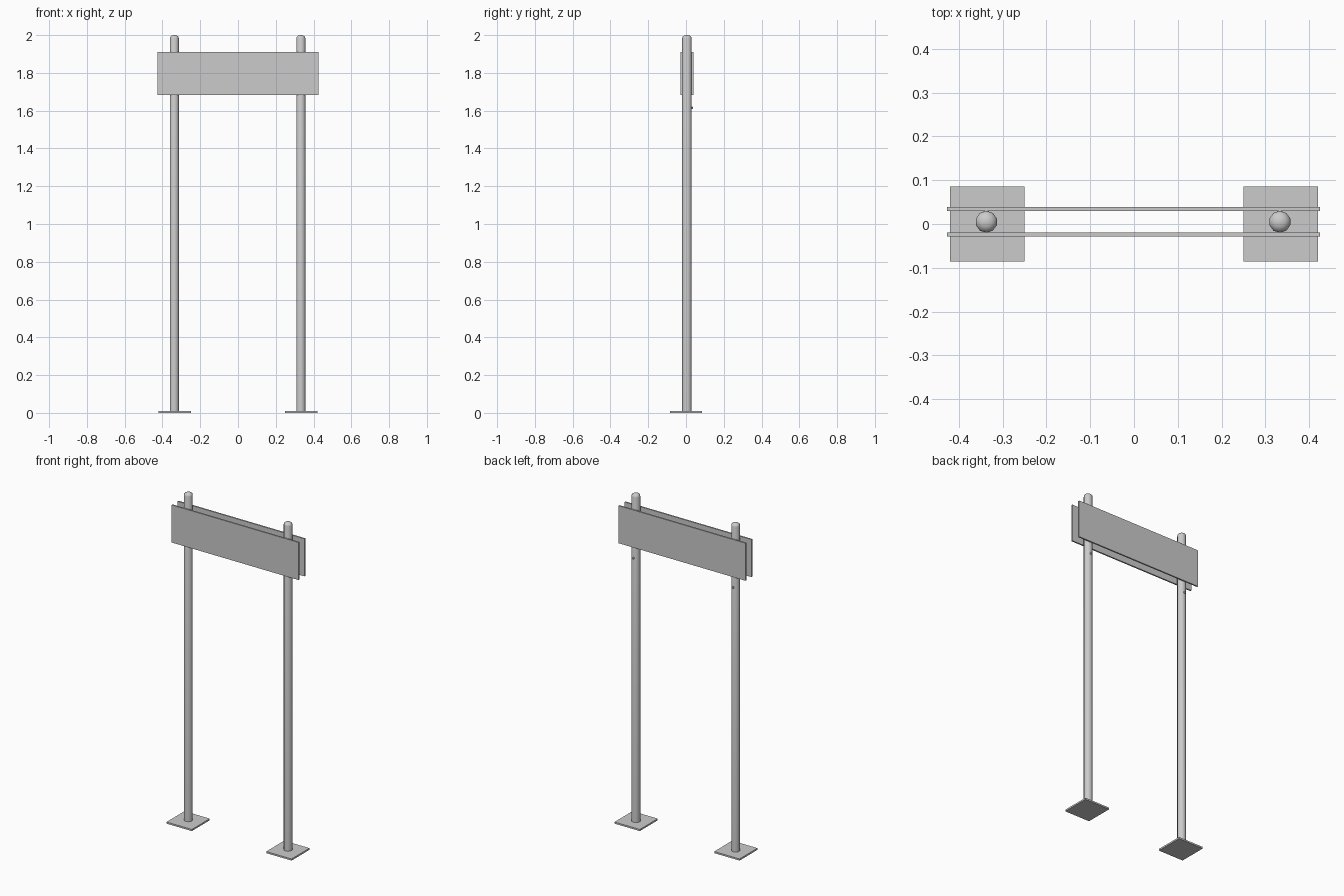
import bpy, bmesh, math
from mathutils import Matrix

default = bpy.data.objects.get("Cube")
if default:
    bpy.data.objects.remove(default)

grey = bpy.data.materials.new("galvanised grey")
grey.use_nodes = True
colour = (0.6, 0.6, 0.6, 1)
grey.diffuse_color = colour
grey.node_tree.nodes["Principled BSDF"].inputs["Base Color"].default_value = colour

POST_X, POST_Y, SIDES = 0.335, 0.005, 10


def finish(name, bm, location, smooth=False):
    bmesh.ops.recalc_face_normals(bm, faces=bm.faces)
    mesh = bpy.data.meshes.new(name)
    bm.to_mesh(mesh)
    bm.free()
    mesh.materials.append(grey)
    obj = bpy.data.objects.new(name, mesh)
    obj.location = location
    bpy.context.collection.objects.link(obj)
    if smooth:
        bpy.ops.object.select_all(action='DESELECT')
        obj.select_set(True)
        bpy.context.view_layer.objects.active = obj
        bpy.ops.object.shade_smooth_by_angle(angle=math.radians(40))
    return obj


def box(name, location, size):
    bm = bmesh.new()
    bmesh.ops.create_cube(bm, size=1, matrix=Matrix.Diagonal((*size, 1)))
    return finish(name, bm, location)


def lathe(name, location, profile, sides=SIDES):
    """Stack of rings (radius, height), capped at both ends."""
    bm = bmesh.new()
    rings = []
    for r, z in profile:
        angles = [math.tau * (i + 0.5) / sides for i in range(sides)]
        rings.append([bm.verts.new((r * math.cos(a), r * math.sin(a), z)) for a in angles])
    for low, high in zip(rings, rings[1:]):
        for i in range(sides):
            j = (i + 1) % sides
            bm.faces.new((low[i], low[j], high[j], high[i]))
    bm.faces.new(rings[0])
    bm.faces.new(rings[-1])
    return finish(name, bm, location, smooth=True)


for side, x in (("right", -POST_X), ("left", POST_X)):
    # Ground plate
    box(f"{side}_base_plate", (x, 0, 0.005), (0.17, 0.172, 0.01))
    # Round post with a domed cap
    lathe(f"{side}_post", (x - 0.002, POST_Y, 0),
          [(0.025, 0), (0.025, 1.983), (0.022, 1.992), (0.013, 1.998), (0.004, 2.0)])
    # Small bolt on the back of the post
    bolt = lathe(f"{side}_bolt", (x - 0.002, POST_Y + 0.02, 1.615),
                 [(0.007, 0), (0.007, 0.008), (0.004, 0.011)], 8)
    bolt.rotation_euler.x = -math.pi / 2

# Sign boards either side of the posts
for name, y in (("front_board", -0.0235), ("back_board", 0.0345)):
    box(name, (-0.001, y, 1.797), (0.852, 0.009, 0.228))
